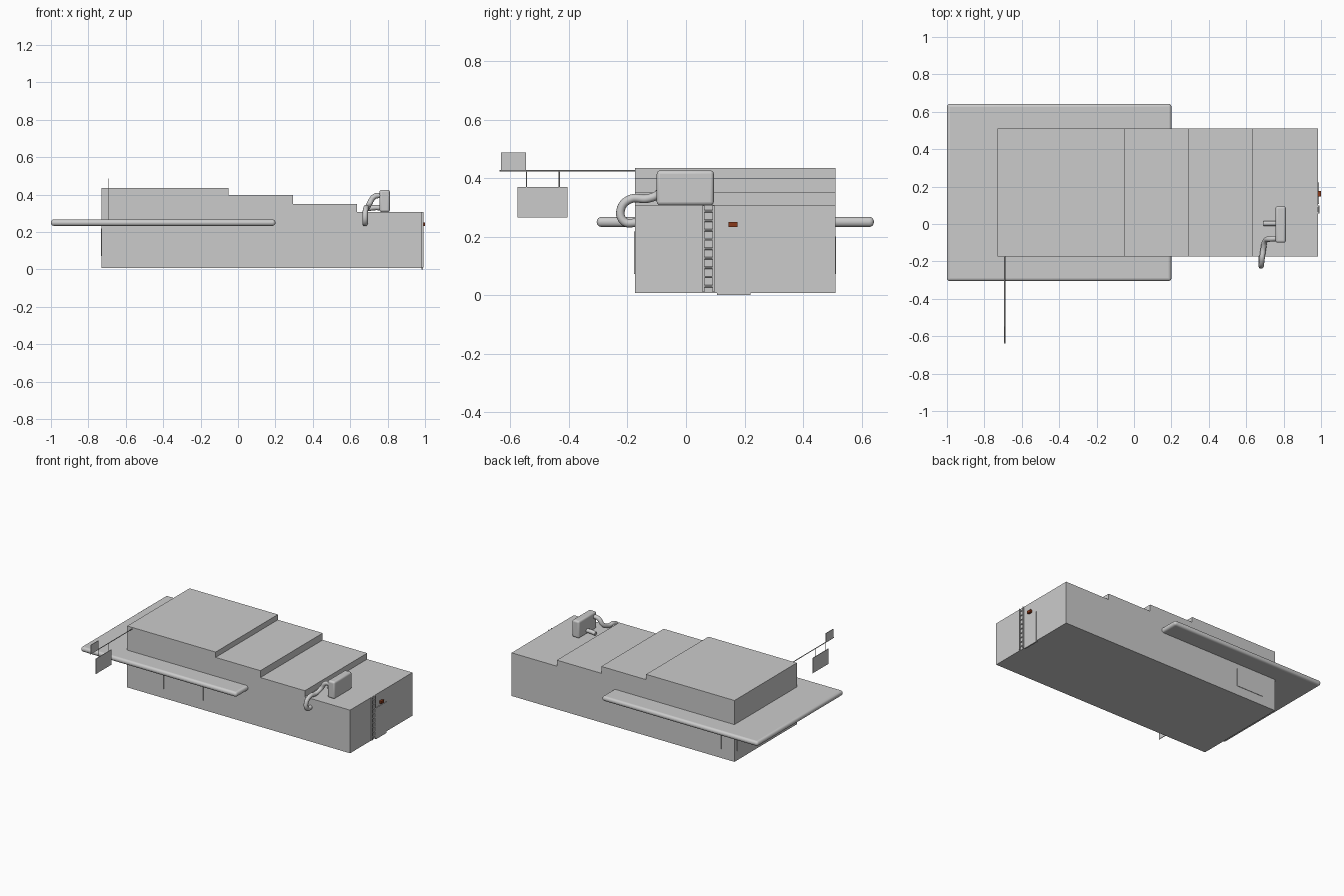
import bpy, bmesh
from mathutils import Vector

if "Cube" in bpy.data.objects:
    bpy.data.objects.remove(bpy.data.objects["Cube"])


def box(name, x, y, z, bevel=0, segments=4):
    """Box given by its (min, max) extents, optionally rounded."""
    lo, hi = Vector((x[0], y[0], z[0])), Vector((x[1], y[1], z[1]))
    bpy.ops.mesh.primitive_cube_add(size=1, location=(lo + hi) / 2)
    ob = bpy.context.object
    ob.name = name
    ob.scale = hi - lo
    bpy.ops.object.transform_apply(location=False, rotation=False, scale=True)
    if bevel:
        m = ob.modifiers.new("round", "BEVEL")
        m.width, m.segments = bevel, segments
        bpy.ops.object.shade_smooth_by_angle()
    return ob


def rod(name, a, b, r, sides=8):
    """Straight cylinder between two points."""
    a, b = Vector(a), Vector(b)
    bpy.ops.mesh.primitive_cylinder_add(vertices=sides, radius=r, depth=(b - a).length,
                                        location=(a + b) / 2)
    ob = bpy.context.object
    ob.name = name
    ob.rotation_euler = (b - a).to_track_quat("Z", "Y").to_euler()
    bpy.ops.object.shade_smooth_by_angle()
    return ob


def pipe(name, points, r):
    """Round pipe following a smooth path."""
    cu = bpy.data.curves.new(name, "CURVE")
    cu.dimensions = "3D"
    cu.bevel_depth, cu.bevel_resolution, cu.use_fill_caps = r, 4, True
    sp = cu.splines.new("BEZIER")
    sp.bezier_points.add(len(points) - 1)
    for p, co in zip(sp.bezier_points, points):
        p.co = co
        p.handle_left_type = p.handle_right_type = "AUTO"
    ob = bpy.data.objects.new(name, cu)
    bpy.context.collection.objects.link(ob)
    return ob


# Main hall: stepped side profile extruded across the depth
FRONT, BACK, LEFT, RIGHT = -0.175, 0.51, -0.73, 0.985
profile = [(LEFT, 0.008), (RIGHT, 0.008), (RIGHT, 0.308), (0.637, 0.308), (0.637, 0.35),
           (0.295, 0.35), (0.295, 0.398), (-0.05, 0.398), (-0.05, 0.435), (LEFT, 0.435)]
bm = bmesh.new()
face = bm.faces.new([bm.verts.new((x, FRONT, z)) for x, z in profile])
ext = bmesh.ops.extrude_face_region(bm, geom=[face])
bmesh.ops.translate(bm, vec=(0, BACK - FRONT, 0),
                    verts=[g for g in ext["geom"] if isinstance(g, bmesh.types.BMVert)])
bmesh.ops.recalc_face_normals(bm, faces=bm.faces)
me = bpy.data.meshes.new("stepped_hall")
bm.to_mesh(me)
bm.free()
bpy.context.collection.objects.link(bpy.data.objects.new("stepped_hall", me))

# Wrap-around canopy
box("canopy", (-1.0, 0.2), (-0.305, 0.642), (0.233, 0.267), 0.0155)

# Display panels on the front, back and entrance walls
for i, x in enumerate((-0.695, -0.543, -0.392, -0.24)):
    box(f"front_panel_{i}", (x, x + 0.096), (FRONT - 0.003, FRONT + 0.005), (0.072, 0.218))
box("back_panel", (-0.63, -0.42), (BACK - 0.005, BACK + 0.003), (0.072, 0.2))
box("entrance_panel", (LEFT - 0.003, LEFT + 0.005), (0.35, 0.48), (0.072, 0.218))

# Hanging sign: arm, board, hangers and upper plate
SX = -0.691
rod("sign_arm", (SX, FRONT + 0.01, 0.425), (SX, -0.638, 0.425), 0.0028)
box("sign_board", (SX - 0.002, SX + 0.002), (-0.576, -0.404), (0.265, 0.37))
box("sign_top_plate", (SX - 0.002, SX + 0.002), (-0.632, -0.547), (0.425, 0.487))
for i, y in enumerate((-0.545, -0.433)):
    rod(f"sign_hanger_{i}", (SX, y, 0.368), (SX, y, 0.425), 0.0018)

# Roof air unit with its pipes
box("air_unit", (0.757, 0.812), (-0.1, 0.095), (0.307, 0.426), 0.012)
pipe("air_pipe", [(0.77, -0.078, 0.396), (0.73, -0.08, 0.39), (0.702, -0.09, 0.35),
                  (0.692, -0.13, 0.33), (0.684, -0.19, 0.328), (0.68, -0.222, 0.295),
                  (0.68, -0.212, 0.252), (0.68, -0.165, 0.247)], 0.0145)
pipe("air_stub", [(0.77, 0.003, 0.33), (0.725, 0.003, 0.33), (0.693, 0.003, 0.325)], 0.014)

# Ladder on the rear end wall
for i, y in enumerate((0.06, 0.094)):
    box(f"ladder_rail_{i}", (RIGHT, RIGHT + 0.008), (y - 0.004, y + 0.004), (0.01, 0.307))
for i in range(9):
    z = 0.03 + i * 0.032
    rod(f"ladder_rung_{i}", (RIGHT + 0.004, 0.06, z), (RIGHT + 0.004, 0.094, z), 0.004)

# Exit door and its lamp
box("exit_door", (RIGHT - 0.005, RIGHT + 0.004), (0.106, 0.221), (0.0, 0.217))
lamp = box("exit_lamp", (RIGHT - 0.005, 1.0), (0.146, 0.176), (0.232, 0.25))
mat = bpy.data.materials.new("lamp_red")
mat.diffuse_color = (0.25, 0.04, 0.01, 1)
mat.use_nodes = True
mat.node_tree.nodes["Principled BSDF"].inputs["Base Color"].default_value = mat.diffuse_color
lamp.data.materials.append(mat)
